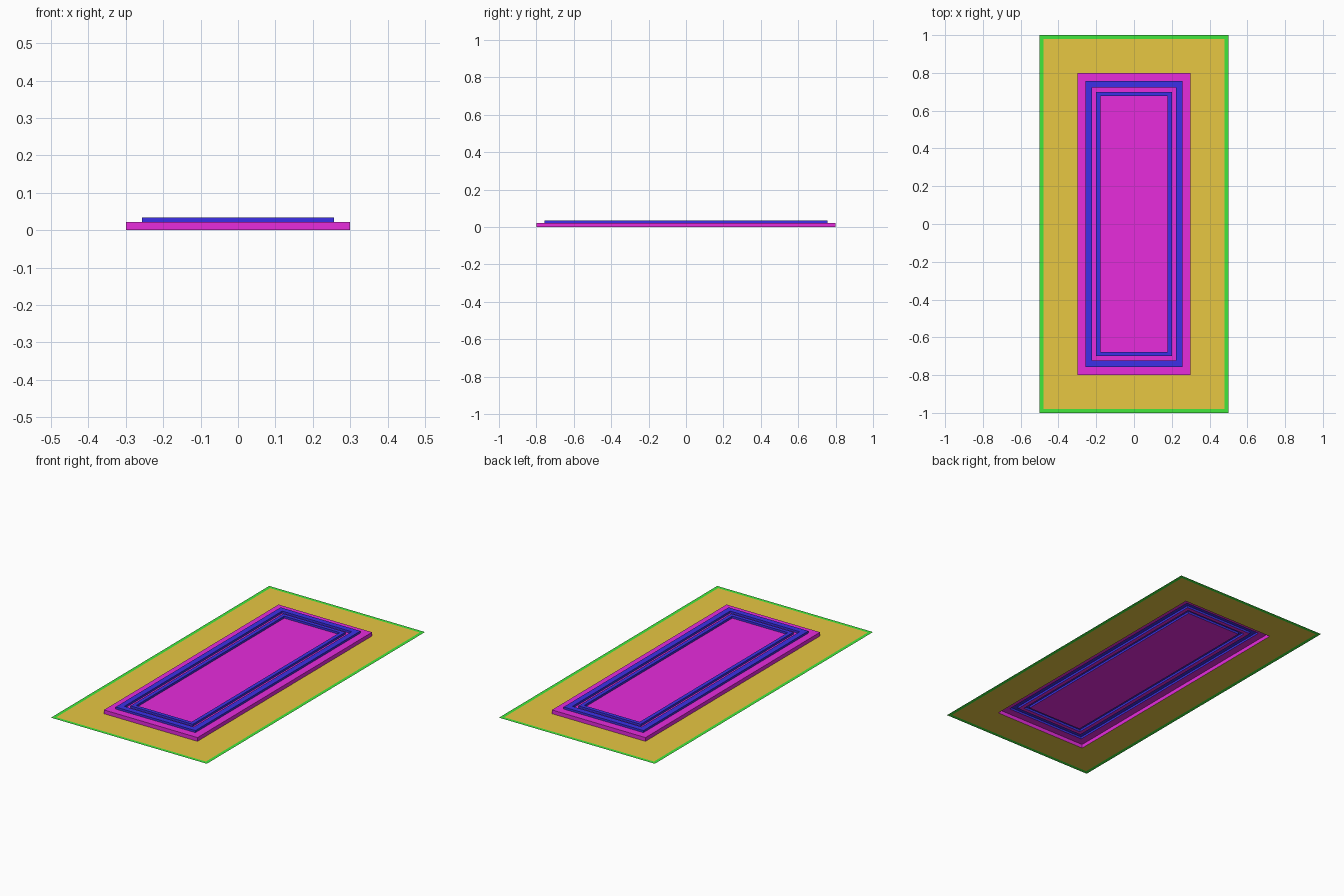
import bpy
import bmesh

cube = bpy.data.objects.get("Cube")
if cube:
    bpy.data.objects.remove(cube, do_unlink=True)


def make_material(name, rgb):
    mat = bpy.data.materials.new(name)
    mat.use_nodes = True
    color = (*rgb, 1.0)
    mat.diffuse_color = color
    bsdf = next(n for n in mat.node_tree.nodes if n.type == "BSDF_PRINCIPLED")
    bsdf.inputs["Base Color"].default_value = color
    return mat


green = make_material("green", (0.053, 0.8, 0.045))
tan = make_material("tan", (0.8, 0.57, 0.055))
magenta = make_material("magenta", (0.8, 0.025, 0.72))
blue = make_material("blue", (0.045, 0.03, 0.8))

EXTRA_LENGTH = 0.5   # the half length exceeds the half width by this much
PANEL_Z = 0.022
TRIM_Z = 0.034


def rect_shell(name, mat, steps, capped=False):
    """Open sheet through concentric rectangles, each given as (half width, z)."""
    bm = bmesh.new()
    loops = []
    for w, z in steps:
        l = w + EXTRA_LENGTH
        corners = ((-w, -l), (w, -l), (w, l), (-w, l))
        loops.append([bm.verts.new((x, y, z)) for x, y in corners])
    for outer, inner in zip(loops, loops[1:]):
        for i in range(4):
            j = (i + 1) % 4
            bm.faces.new((outer[i], outer[j], inner[j], inner[i]))
    if capped:
        bm.faces.new(loops[-1])
    mesh = bpy.data.meshes.new(name)
    bm.to_mesh(mesh)
    bm.free()
    mesh.materials.append(mat)
    obj = bpy.data.objects.new(name, mesh)
    bpy.context.collection.objects.link(obj)
    return obj


def raised_trim(name, outer, inner):
    """Hollow raised band, open underneath."""
    return rect_shell(name, blue, [(outer, PANEL_Z), (outer, TRIM_Z),
                                   (inner, TRIM_Z), (inner, PANEL_Z)])


# Flat surround with its thin edging
rect_shell("edging", green, [(0.5, 0), (0.48, 0)])
rect_shell("surround", tan, [(0.48, 0), (0.3, 0)])

# Raised panel, hollow below, with two bands of trim
rect_shell("panel_rim", magenta, [(0.3, 0), (0.3, PANEL_Z), (0.256, PANEL_Z)])
raised_trim("outer_trim", 0.256, 0.223)
rect_shell("panel_groove", magenta, [(0.223, PANEL_Z), (0.2, PANEL_Z)])
raised_trim("inner_trim", 0.2, 0.178)
rect_shell("panel_center", magenta, [(0.178, PANEL_Z)], capped=True)
